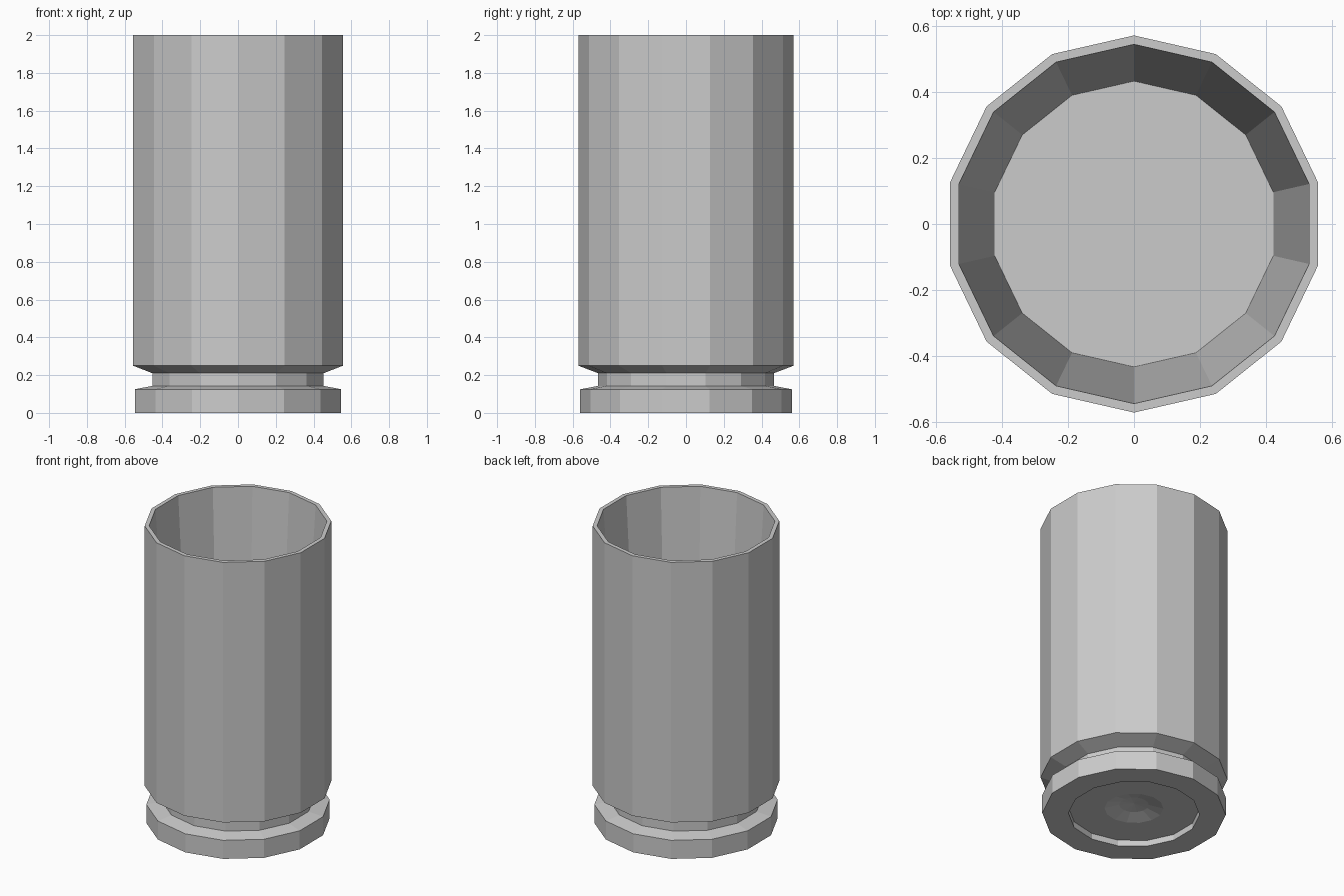
import bpy, bmesh, math

if "Cube" in bpy.data.objects:
    bpy.data.objects.remove(bpy.data.objects["Cube"])

SIDES = 14


def lathe(name, profile):
    """Revolve (radius, z) points; radius 0 becomes a single pole vertex."""
    bm = bmesh.new()
    rings = []
    for r, z in profile:
        if r == 0:
            rings.append([bm.verts.new((0, 0, z))] * SIDES)
        else:
            angles = [math.pi / 2 + 2 * math.pi * i / SIDES for i in range(SIDES)]
            rings.append([bm.verts.new((r * math.cos(a), r * math.sin(a), z)) for a in angles])
    for a, b in zip(rings, rings[1:]):
        for i in range(SIDES):
            j = (i + 1) % SIDES
            bm.faces.new(list(dict.fromkeys((a[i], a[j], b[j], b[i]))))
    bmesh.ops.recalc_face_normals(bm, faces=bm.faces)
    mesh = bpy.data.meshes.new(name)
    bm.to_mesh(mesh)
    bm.free()
    obj = bpy.data.objects.new(name, mesh)
    bpy.context.collection.objects.link(obj)
    return obj


# Hollow case: shallow base pocket with dented primer, rim, extractor groove,
# straight outer wall, tapered inner wall and floor
lathe("cartridge_case", [
    (0, 0.075), (0.09, 0.065), (0.18, 0.04), (0.40, 0.04), (0.40, 0),
    (0.56, 0), (0.56, 0.125), (0.465, 0.143), (0.465, 0.21),
    (0.57, 0.25), (0.57, 2.0), (0.543, 2.0), (0.432, 0.25), (0, 0.25),
])
